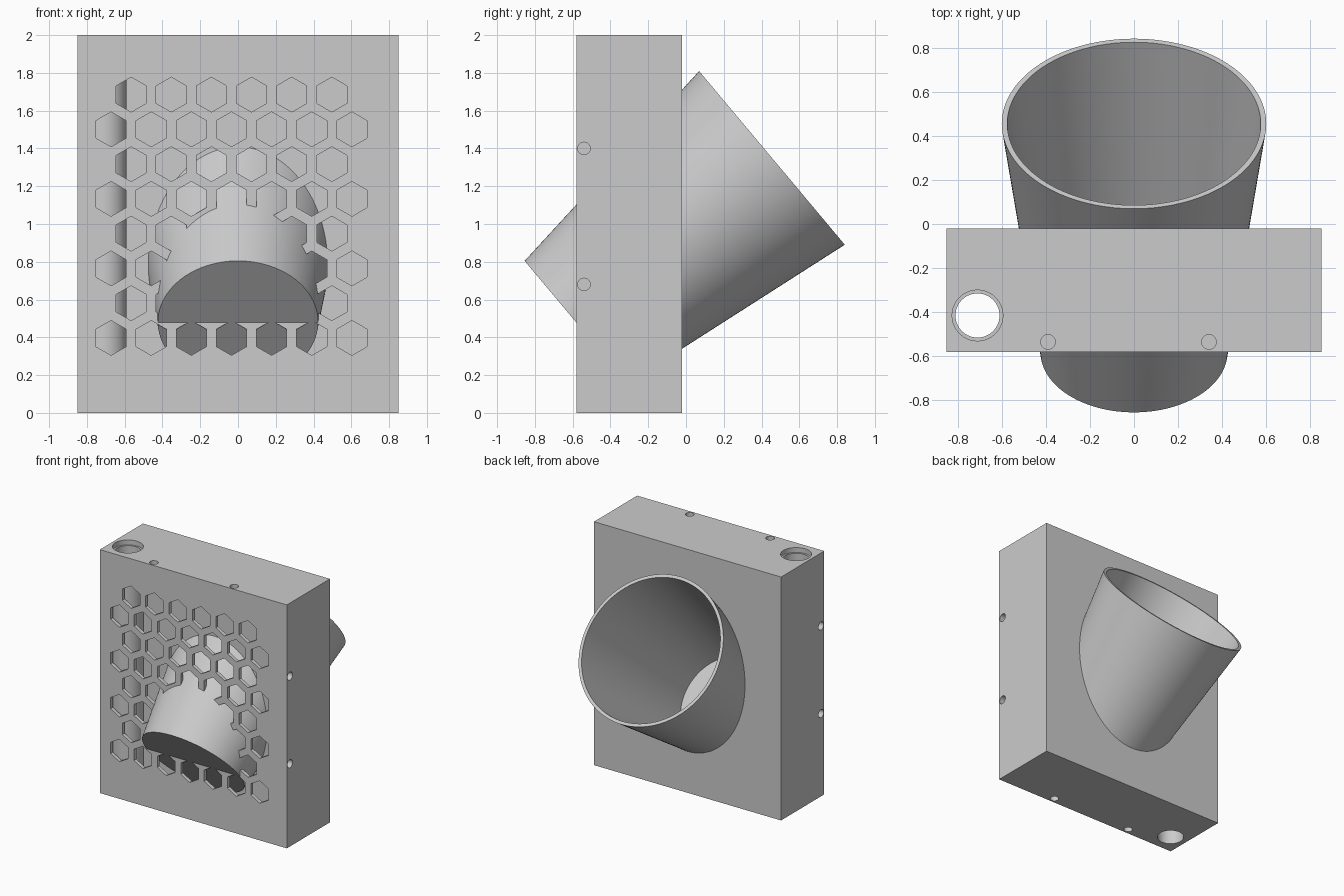
import bpy, bmesh
from math import radians, pi
from mathutils import Matrix, Vector

old = bpy.data.objects.get("Cube")
if old:
    bpy.data.objects.remove(old, do_unlink=True)

grey = bpy.data.materials.new("plain grey")
grey.use_nodes = True
colour = (0.6, 0.6, 0.6, 1)
grey.diffuse_color = colour
grey.node_tree.nodes["Principled BSDF"].inputs["Base Color"].default_value = colour


def finish(bm, name):
    bmesh.ops.recalc_face_normals(bm, faces=bm.faces)
    mesh = bpy.data.meshes.new(name)
    bm.to_mesh(mesh)
    bm.free()
    mesh.materials.append(grey)
    ob = bpy.data.objects.new(name, mesh)
    bpy.context.collection.objects.link(ob)
    return ob


def add_box(bm, lo, hi):
    lo, hi = Vector(lo), Vector(hi)
    bmesh.ops.create_cube(bm, size=1, matrix=Matrix.Translation((lo + hi) / 2)
                          @ Matrix.Diagonal((*(hi - lo), 1)))


def add_cone(bm, start, end, r1, r2, sides=96):
    start, end = Vector(start), Vector(end)
    d = end - start
    turn = Vector((0, 0, 1)).rotation_difference(d).to_matrix().to_4x4()
    bmesh.ops.create_cone(bm, cap_ends=True, segments=sides, radius1=r1, radius2=r2,
                          depth=d.length, matrix=Matrix.Translation((start + end) / 2) @ turn)


def combine(target, bm, operation):
    """Apply one boolean and discard its helper."""
    tool = finish(bm, "helper")
    mod = target.modifiers.new("boolean", "BOOLEAN")
    mod.operation, mod.solver, mod.object = operation, "EXACT", tool
    bpy.ops.object.select_all(action="DESELECT")
    bpy.context.view_layer.objects.active = target
    target.select_set(True)
    bpy.ops.object.modifier_apply(modifier=mod.name)
    bpy.data.objects.remove(tool, do_unlink=True)


# Housing block with an inner chamber
bm = bmesh.new()
add_box(bm, (-0.85, -0.58, 0), (0.85, -0.02, 2))
housing = finish(bm, "housing")
bm = bmesh.new()
add_box(bm, (-0.77, -0.55, 0.08), (0.77, -0.30, 1.92))
combine(housing, bm, "DIFFERENCE")

# Hexagonal grille in the front wall
pitch = 0.2125
bm = bmesh.new()
for row in range(8):
    short = row % 2 == 0
    z = 1.685 - row * pitch * 0.866
    for col in range(6 if short else 7):
        x = -0.672 + pitch * (col + (0.5 if short else 0))
        hexagon = Matrix.Translation((x, -0.57, z)) @ Matrix.Rotation(pi / 2, 4, "X")
        bmesh.ops.create_cone(bm, cap_ends=True, segments=6, radius1=0.092,
                              radius2=0.092, depth=0.1, matrix=hexagon)
combine(housing, bm, "DIFFERENCE")

# Vertical pipe with a stepped mouth at the top
px, py = -0.71, -0.415
bm = bmesh.new()
add_cone(bm, (px, py, 0.04), (px, py, 1.96), 0.121, 0.121)
combine(housing, bm, "UNION")
for bottom, radius in ((-0.1, 0.1), (1.96, 0.115)):
    bm = bmesh.new()
    add_cone(bm, (px, py, bottom), (px, py, 2.1), radius, radius)
    combine(housing, bm, "DIFFERENCE")

# Tilted tapered duct, closed at its small front end
small = Vector((0, -0.582, 0.48))
big = Vector((0, 0.455, 1.35))
axis = (big - small).normalized()
taper = (0.6 - 0.424) / (big - small).length
wall = 0.025
bm = bmesh.new()
add_cone(bm, small, big, 0.424, 0.6, 128)
combine(housing, bm, "UNION")
bm = bmesh.new()
add_cone(bm, small + axis * 0.03, big + axis * 0.05, 0.424 + taper * 0.03 - wall,
         0.6 + taper * 0.05 - wall, 128)
combine(housing, bm, "DIFFERENCE")

# Small blind holes on all four edges
bm = bmesh.new()
for z in (0.68, 1.40):
    for side in (-1, 1):
        add_cone(bm, (side * 0.9, -0.54, z), (side * 0.79, -0.54, z), 0.033, 0.033, 32)
for x in (-0.39, 0.34):
    for a, b in ((-0.05, 0.06), (1.94, 2.05)):
        add_cone(bm, (x, -0.535, a), (x, -0.535, b), 0.033, 0.033, 32)
combine(housing, bm, "DIFFERENCE")

bpy.ops.object.shade_smooth_by_angle(angle=radians(25))
